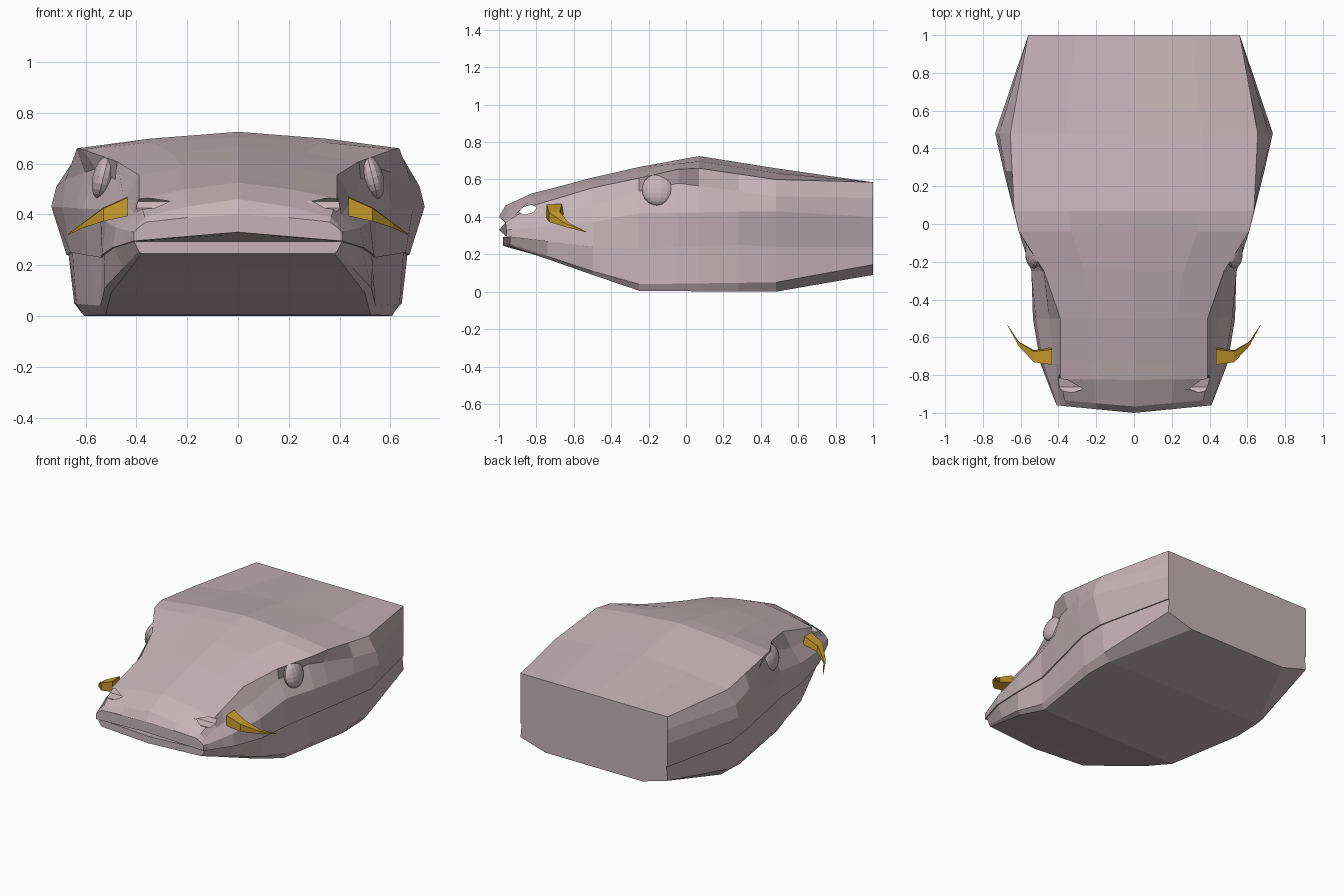
import bpy, bmesh, math
from mathutils import Vector, Matrix

cube = bpy.data.objects.get("Cube")
if cube:
    bpy.data.objects.remove(cube, do_unlink=True)


def make_material(name, colour):
    mat = bpy.data.materials.new(name)
    mat.use_nodes = True
    mat.diffuse_color = (*colour, 1)
    mat.node_tree.nodes["Principled BSDF"].inputs["Base Color"].default_value = (*colour, 1)
    return mat


skin = make_material("pale pink skin", (0.56, 0.45, 0.48))
gold = make_material("gold horn", (0.58, 0.33, 0.025))


def make_object(name, bm, material):
    bmesh.ops.recalc_face_normals(bm, faces=bm.faces)
    mesh = bpy.data.meshes.new(name)
    bm.to_mesh(mesh)
    bm.free()
    mesh.materials.append(material)
    obj = bpy.data.objects.new(name, mesh)
    bpy.context.collection.objects.link(obj)
    return obj


def curve(*points):
    """Piecewise linear profile along the length of the head."""
    def sample(y):
        if y <= points[0][0]:
            return points[0][1]
        for (a, u), (b, v) in zip(points, points[1:]):
            if y <= b:
                return u + (v - u) * (y - a) / (b - a)
        return points[-1][1]
    return sample


def loft(name, rings, material):
    bm = bmesh.new()
    loops = [[bm.verts.new(p) for p in ring] for ring in rings]
    count = len(loops[0])
    for a, b in zip(loops, loops[1:]):
        for i in range(count):
            j = (i + 1) % count
            bm.faces.new((a[i], a[j], b[j], b[i]))
    bm.faces.new(loops[0])
    bm.faces.new(loops[-1])
    return make_object(name, bm, material)


def mirrored_ring(y, half):
    """Close a half section running from centre to centre; the snout bows forward."""
    bow = nose_bow(y)
    full = half + [(-x, z) for x, z in reversed(half[1:-1])]
    return [(x, y - bow * max(0, 1 - abs(x) / 0.41), z) for x, z in full]


# Profiles of the upper head
nose_bow = curve((-.96, .04), (-.92, .035), (-.8, 0))
crown_z = curve((-.96, .40), (-.93, .46), (-.82, .525), (-.5, .61), (-.26, .665),
                (.07, .725), (.48, .66), (1, .585))
brow_x = curve((-.96, .36), (-.82, .39), (-.5, .39), (-.24, .48), (-.04, .61),
               (.07, .635), (.48, .655), (1, .56))
brow_z = curve((-.96, .37), (-.82, .46), (-.5, .555), (-.24, .61), (-.04, .655),
               (.07, .66), (.48, .60), (1, .585))
socket_x = curve((-.96, .39), (-.5, .45), (-.24, .485), (-.04, .56), (.28, .68), (.48, .715), (1, .56))
socket_z = curve((-.96, .35), (-.82, .40), (-.5, .46), (-.24, .54), (-.04, .58), (.48, .51), (1, .5))
cheek_x = curve((-.96, .41), (-.74, .48), (-.5, .52), (-.26, .54), (-.04, .61),
                (.28, .69), (.48, .735), (1, .56))
cheek_z = curve((-.96, .33), (-.5, .37), (-.26, .42), (.48, .43), (1, .4))
lip_x = curve((-.96, .41), (-.74, .495), (-.5, .535), (-.26, .54), (.28, .66), (.48, .675), (1, .56))
lip_z = curve((-.96, .295), (-.5, .24), (-.26, .23), (.28, .25), (.48, .24), (1, .24))
lip_arch = curve((-.96, .035), (-.7, 0))

# Profiles of the lower jaw
jaw_x = curve((-.94, .39), (-.5, .525), (-.26, .54), (.3, .64), (.48, .645), (1, .56))
jaw_z = curve((-.94, .255), (-.5, .11), (-.26, .04), (.48, .05), (1, .145))
chin_x = curve((-.94, .38), (-.5, .5), (-.26, .52), (.3, .61), (.48, .6), (1, .37))
chin_z = curve((-.94, .245), (-.5, .09), (-.26, .005), (.3, 0), (.48, 0), (1, .09))


def head_section(y):
    crown, bx, bz = crown_z(y), brow_x(y), brow_z(y)
    return mirrored_ring(y, [
        (0, crown), (bx * .55, crown - (crown - bz) * .42), (bx, bz),
        (socket_x(y), socket_z(y)), (cheek_x(y), cheek_z(y)),
        (lip_x(y), lip_z(y)), (0, lip_z(y) + lip_arch(y))])


def jaw_section(y):
    chin = chin_z(y)
    return mirrored_ring(y, [
        (0, lip_z(y)), (lip_x(y) - .008, lip_z(y)), (jaw_x(y), jaw_z(y)),
        (chin_x(y), chin), (0, chin)])


stations = (-.82, -.74, -.5, -.25, -.04, .07, .28, .48, 1)
upper_head = loft("upper_head", [head_section(y) for y in (-.96, -.93) + stations], skin)
lower_jaw = loft("lower_jaw", [jaw_section(y) for y in (-.94,) + stations], skin)

# Nostrils: one six-sided passage through the snout
bm = bmesh.new()
bmesh.ops.create_cone(bm, cap_ends=True, segments=6, radius1=1, radius2=1, depth=2)
bm.transform(Matrix.Translation((0, -.845, .438)) @ Matrix.Rotation(math.radians(15), 4, 'X')
             @ Matrix.Diagonal((1, .05, .024, 1)) @ Matrix.Rotation(math.pi / 2, 4, 'Y'))
cutter = make_object("nostril_cutter", bm, skin)
cutter.hide_render = True
cut = upper_head.modifiers.new("nostrils", 'BOOLEAN')
cut.operation, cut.solver, cut.object = 'DIFFERENCE', 'EXACT', cutter
bpy.context.view_layer.objects.active = upper_head
bpy.ops.object.modifier_apply(modifier=cut.name)
bpy.data.objects.remove(cutter, do_unlink=True)

for side, word in ((1, "left"), (-1, "right")):
    # Eye: slightly flattened ball tucked under the brow
    bm = bmesh.new()
    bmesh.ops.create_uvsphere(bm, u_segments=14, v_segments=10, radius=.087)
    bm.transform(Matrix.Translation((side * .53, -.15, .545))
                 @ Matrix.Rotation(side * math.radians(-14), 4, 'Y')
                 @ Matrix.Diagonal((.5, 1, 1, 1)))
    make_object(word + "_eye", bm, skin)

    # Horn: tapered blade sweeping outward, back and down
    rings = []
    path = ((.435, -.70, .425, .045), (.53, -.70, .395, .032),
            (.61, -.635, .355, .012), (.67, -.535, .32, .002))
    for x, y, z, size in path:
        centre = Vector((side * x, y, z))
        offsets = ((0, -1, -.7), (0, -1, .9), (0, .8, 1), (0, 1, -.2))
        rings.append([centre + Vector(o) * size for o in offsets])
    loft(word + "_horn", rings, gold)
